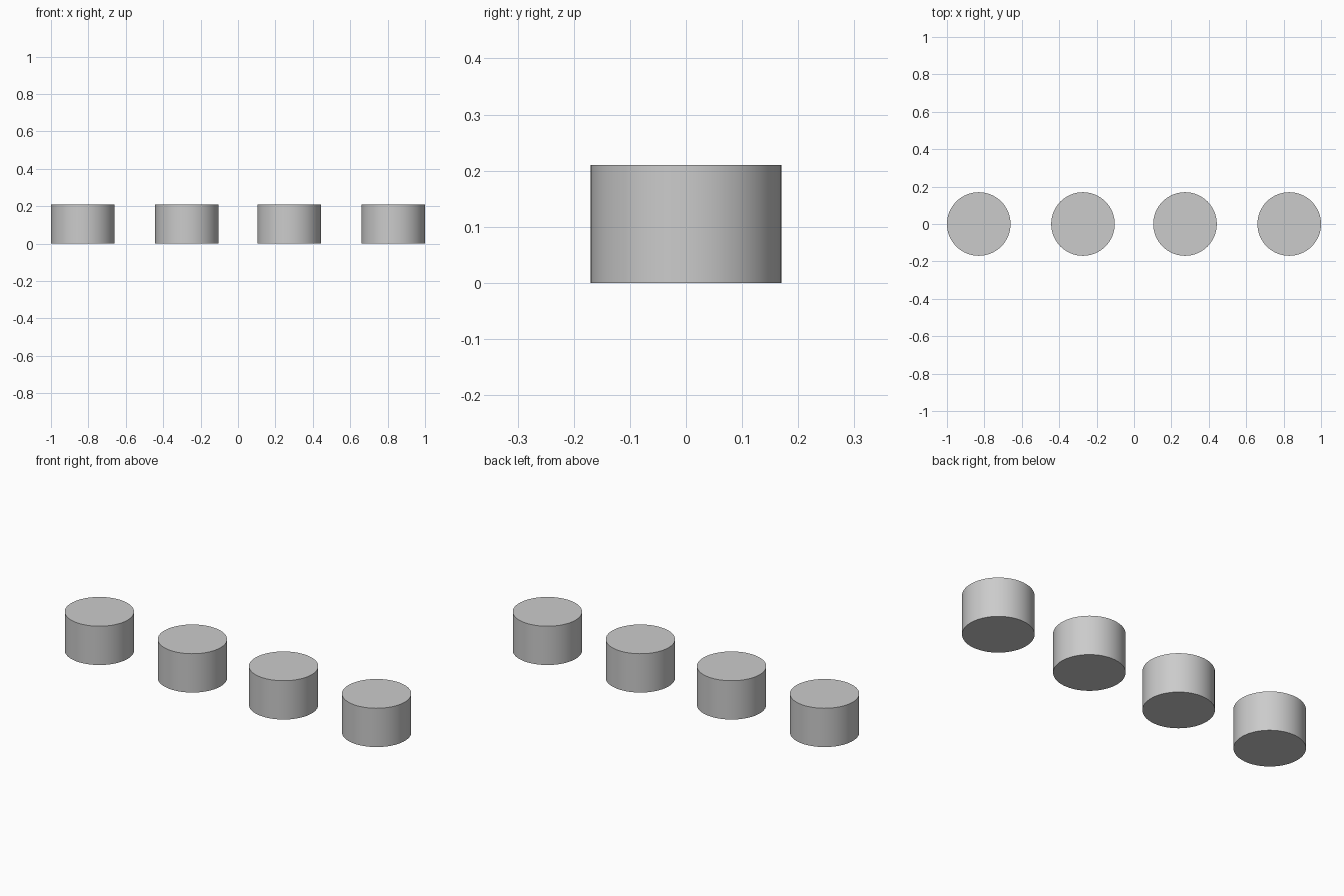
import bpy
import math

if "Cube" in bpy.data.objects:
    bpy.data.objects.remove(bpy.data.objects["Cube"])

RADIUS, HEIGHT = 0.17, 0.21


def puck(name, x):
    """Short solid cylinder standing on the ground."""
    bpy.ops.mesh.primitive_cylinder_add(
        vertices=64, radius=RADIUS, depth=HEIGHT, location=(x, 0, HEIGHT / 2))
    obj = bpy.context.object
    obj.name = name
    bpy.ops.object.shade_smooth_by_angle(angle=math.radians(30))
    return obj


# Row of four round feet: outer pair and inner pair
for label, x in (("outer", 0.83), ("inner", 0.273)):
    puck(f"{label}_foot_left", -x)
    puck(f"{label}_foot_right", x)
